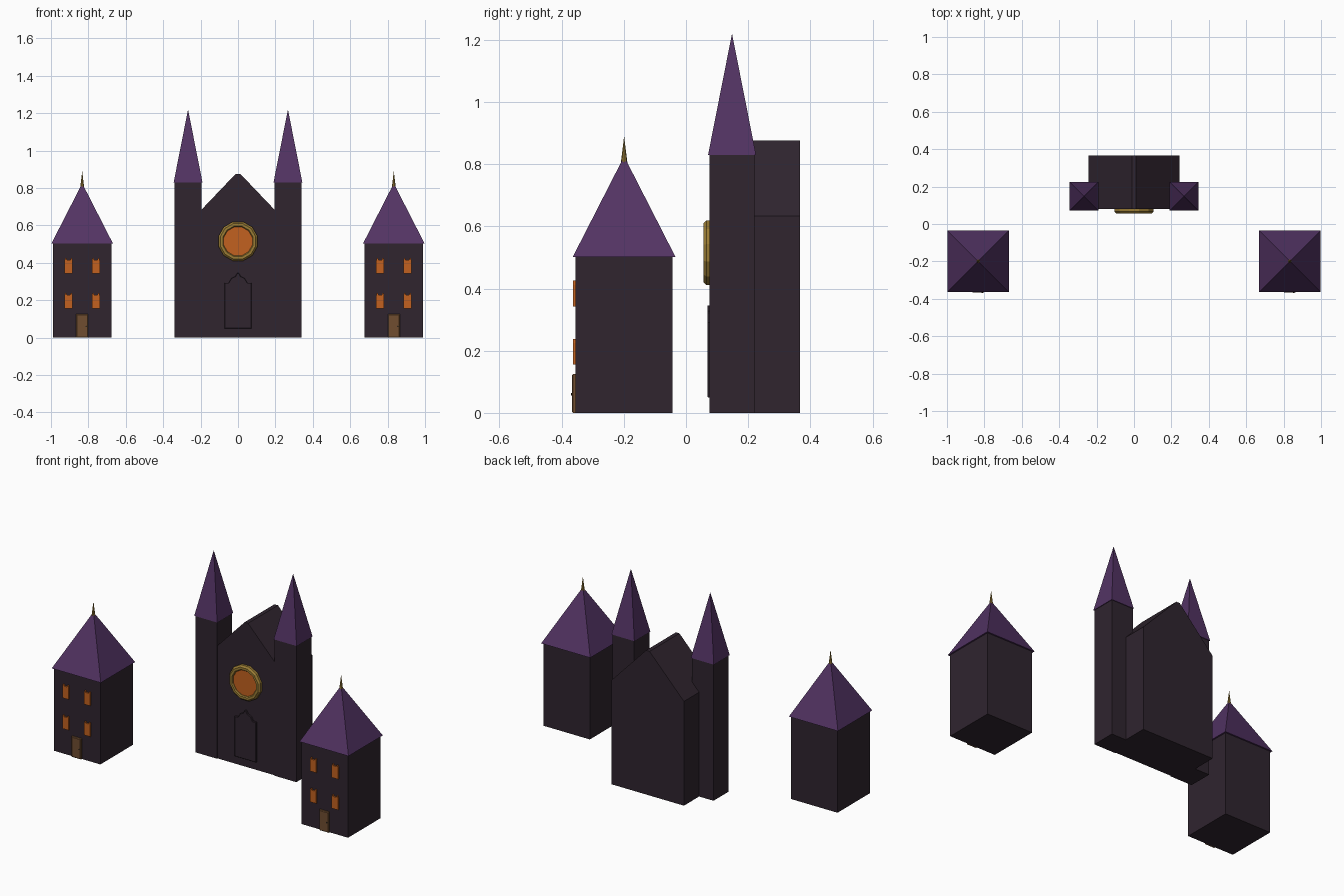
import bpy
import math
from mathutils import Matrix

if "Cube" in bpy.data.objects:
    bpy.data.objects.remove(bpy.data.objects["Cube"])

import bmesh


def material(name, rgb):
    m = bpy.data.materials.new(name)
    m.use_nodes = True
    m.diffuse_color = (*rgb, 1)
    m.node_tree.nodes["Principled BSDF"].inputs["Base Color"].default_value = (*rgb, 1)
    return m


WALL = material("dark plum stone", (0.029, 0.018, 0.028))
ROOF = material("purple slate", (0.085, 0.033, 0.125))
GLOW = material("orange glass", (0.54, 0.12, 0.014))
GOLD = material("old gold", (0.32, 0.2, 0.035))
WOOD = material("brown wood", (0.16, 0.075, 0.03))
KNOB = material("dark iron", (0.03, 0.02, 0.012))


def finish(bm, name, mat):
    bmesh.ops.recalc_face_normals(bm, faces=bm.faces)
    mesh = bpy.data.meshes.new(name)
    bm.to_mesh(mesh)
    bm.free()
    mesh.materials.append(mat)
    obj = bpy.data.objects.new(name, mesh)
    bpy.context.collection.objects.link(obj)
    return obj


def prism(name, outline, y_front, y_back, mat, x=0, z=0, bevel=0):
    """Extrude an x-z outline along y, with an optional chamfer on the front rim."""
    bm = bmesh.new()
    front = bm.faces.new([bm.verts.new((x + px, y_front, z + pz)) for px, pz in outline])
    back = bmesh.ops.extrude_face_region(bm, geom=[front], use_keep_orig=True)
    for v in back["geom"]:
        if isinstance(v, bmesh.types.BMVert):
            v.co.y = y_back
    if bevel:
        rim = [e for e in bm.edges if all(abs(v.co.y - y_front) < 1e-6 for v in e.verts)]
        bmesh.ops.bevel(bm, geom=rim, offset=bevel, segments=1, affect='EDGES')
    return finish(bm, name, mat)


def mirrored(half):
    return half + [(-x, z) for x, z in reversed(half)]


def box(name, x, y, half, z0, z1, mat):
    return prism(name, mirrored([(half, z0), (half, z1)]), y - half, y + half, mat, x=x)


def spire(name, x, y, half, z0, z1, mat, sides=4):
    bm = bmesh.new()
    turn = Matrix.Rotation(math.pi / 4, 4, 'Z')
    radius = half * math.sqrt(2) if sides == 4 else half
    bmesh.ops.create_cone(bm, cap_ends=True, segments=sides, radius1=radius, radius2=0,
                          depth=z1 - z0,
                          matrix=Matrix.Translation((x, y, (z0 + z1) / 2)) @ turn)
    bmesh.ops.remove_doubles(bm, verts=bm.verts, dist=1e-5)
    return finish(bm, name, mat)


# Church nave with a narrow flat ridge
prism("nave", mirrored([(0.243, 0), (0.243, 0.634), (0.012, 0.876)]), 0.08, 0.367, WALL)

# Church door: pointed plate with stepped shoulders
arch = [(0.072, 0.05), (0.072, 0.293), (0.05, 0.293), (0.035, 0.318), (0.014, 0.328), (0.004, 0.346)]
prism("church_door", mirrored(arch), 0.069, 0.09, WALL, bevel=0.002)

# Twin church towers
for side, s in (("right", -1), ("left", 1)):
    box(f"{side}_church_tower", s * 0.267, 0.148, 0.073, 0, 0.83, WALL)
    spire(f"{side}_church_spire", s * 0.267, 0.148, 0.077, 0.83, 1.22, ROOF)

# Rose window: glass disc in a chamfered twelve-sided ring
SIDES = 12


def circle(radius, n):
    return [(radius * math.cos(math.tau * (i + 0.5) / n),
             radius * math.sin(math.tau * (i + 0.5) / n)) for i in range(n)]


prism("rose_glass", circle(0.083, 24), 0.066, 0.09, GLOW, z=0.515)
bm = bmesh.new()
section = [(0.079, 0.09), (0.079, 0.062), (0.084, 0.056), (0.098, 0.056), (0.108, 0.066), (0.108, 0.09)]
loops = [[bm.verts.new((px, y, 0.515 + pz)) for px, pz in circle(r, SIDES)] for r, y in section]
for a, b in zip(loops, loops[1:] + loops[:1]):
    for i in range(SIDES):
        j = (i + 1) % SIDES
        bm.faces.new((a[i], a[j], b[j], b[i]))
finish(bm, "rose_ring", GOLD)

# Two detached houses with pyramid roofs
pane = [(0.021, 0), (0.021, 0.07), (0.018, 0.083), (0.012, 0.083), (0.009, 0.074)]
for side, s in (("right", -1), ("left", 1)):
    x, y = s * 0.833, -0.199
    box(f"{side}_house_walls", x, y, 0.156, 0, 0.505, WALL)
    spire(f"{side}_house_roof", x, y, 0.165, 0.502, 0.825, ROOF)
    spire(f"{side}_house_finial", x, y, 0.011, 0.8, 0.89, GOLD, sides=8)
    for level, z in (("lower", 0.155), ("upper", 0.342)):
        for place, dx in (("right", -0.073), ("left", 0.073)):
            prism(f"{side}_house_{level}_{place}_window", mirrored(pane),
                  -0.364, -0.35, GLOW, x=x + dx, z=z)
    prism(f"{side}_house_door", mirrored([(0.032, 0), (0.032, 0.125)]),
          -0.367, -0.35, WOOD, x=x, bevel=0.004)
    prism(f"{side}_house_knob", circle(0.004, 8), -0.37, -0.36, KNOB, x=x + 0.021, z=0.06)
